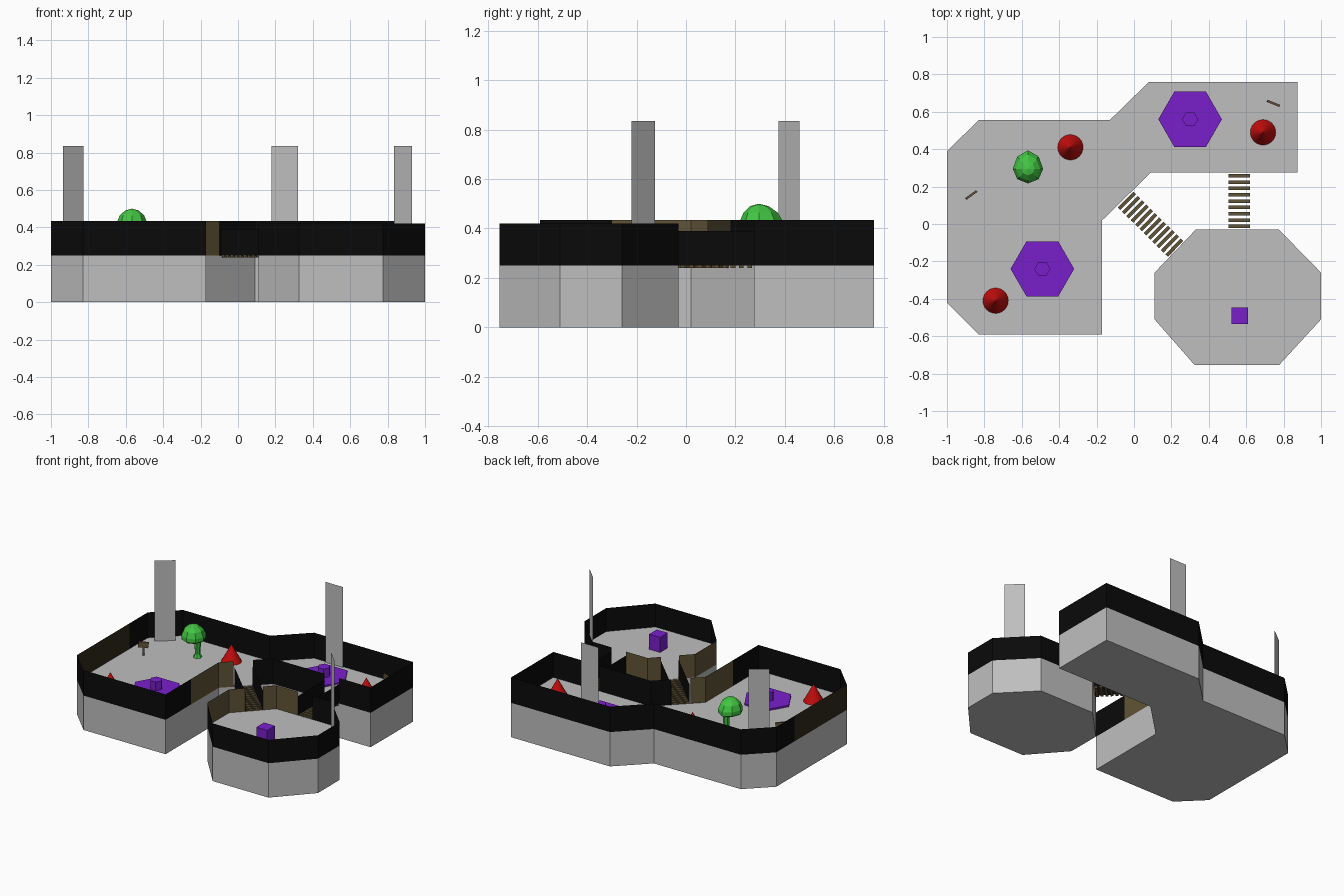
import bpy, bmesh, math
from mathutils import Vector, Matrix

if "Cube" in bpy.data.objects:
    bpy.data.objects.remove(bpy.data.objects["Cube"])


def material(name, rgb):
    m = bpy.data.materials.new(name)
    m.diffuse_color = (*rgb, 1)
    m.use_nodes = True
    m.node_tree.nodes["Principled BSDF"].inputs["Base Color"].default_value = m.diffuse_color
    return m


GREY = material("stone grey", (0.52, 0.52, 0.52))
BLACK = material("black", (0.003, 0.003, 0.003))
BROWN = material("wood brown", (0.12, 0.088, 0.038))
DARK = material("dark brown", (0.028, 0.022, 0.009))
PURPLE = material("purple", (0.19, 0.014, 0.6))
RED = material("red", (0.55, 0.004, 0.004))
GREEN = material("green", (0.055, 0.56, 0.055))

FLOOR = 0.25


def finish(name, bm, mat):
    bmesh.ops.recalc_face_normals(bm, faces=bm.faces)
    me = bpy.data.meshes.new(name)
    bm.to_mesh(me)
    bm.free()
    me.materials.append(mat)
    ob = bpy.data.objects.new(name, me)
    bpy.context.collection.objects.link(ob)
    return ob


def prism(name, pts, z0, z1, mat):
    bm = bmesh.new()
    f = bm.faces.new([bm.verts.new((x, y, z0)) for x, y in pts])
    r = bmesh.ops.extrude_face_region(bm, geom=[f])
    for v in r["geom"]:
        if isinstance(v, bmesh.types.BMVert):
            v.co.z = z1
    return finish(name, bm, mat)


def sheet(name, pts, z0, z1, mat):
    """Thin upright panel along a path."""
    bm = bmesh.new()
    cols = [(bm.verts.new((x, y, z0)), bm.verts.new((x, y, z1))) for x, y in pts]
    for (a, b), (c, d) in zip(cols, cols[1:]):
        bm.faces.new((a, c, d, b))
    return finish(name, bm, mat)


def cone(name, x, y, z0, z1, r0, r1, n, mat, turn=0.0):
    bm = bmesh.new()
    bmesh.ops.create_cone(bm, cap_ends=True, segments=n, radius1=r0, radius2=r1, depth=z1 - z0,
                          matrix=Matrix.Translation((x, y, (z0 + z1) / 2)) @ Matrix.Rotation(turn, 4, 'Z'))
    return finish(name, bm, mat)


def add_box(bm, centre, size, angle=0.0, tilt=0.0):
    m = (Matrix.Translation(centre) @ Matrix.Rotation(angle, 4, 'Z') @
         Matrix.Rotation(tilt, 4, 'Y') @ Matrix.Diagonal((*size, 1)))
    bmesh.ops.create_cube(bm, size=1, matrix=m)


# Two raised platforms
prism("main_platform", [(-1, .39), (-.83, .555), (-.13, .555), (.08, .76), (.875, .76), (.875, .275),
                        (.09, .275), (-.17, .02), (-.17, -.59), (-.83, -.59), (-1, -.42)], 0, FLOOR, GREY)
prism("small_platform", [(.11, -.26), (.33, -.03), (.775, -.03), (1, -.26), (1, -.51),
                         (.775, -.755), (.325, -.755), (.11, -.51)], 0, FLOOR, GREY)

# Perimeter walls, open where the bridges meet the platforms
TA, TB = 0.435, 0.42
sheet("main_wall_outer", [(.62, .275), (.875, .275), (.875, .76), (.08, .76), (-.13, .555),
                          (-.83, .555), (-1, .39), (-1, .18)], FLOOR, TA, BLACK)
sheet("main_wall_dark_side", [(-1, .18), (-1, -.42)], FLOOR, TA, DARK)
sheet("main_wall_front", [(-1, -.42), (-.83, -.59), (-.17, -.59), (-.17, -.3)], FLOOR, TA, BLACK)
sheet("main_wall_wood", [(-.17, -.3), (-.17, .02), (-.098, .09)], FLOOR, TA, BROWN)
sheet("main_wall_inner", [(-.005, .182), (.09, .275), (.505, .275)], FLOOR, TA, BLACK)
sheet("small_wall_wood_left", [(.11, -.51), (.11, -.26), (.185, -.182)], FLOOR, TB, BROWN)
sheet("small_wall_wood_back", [(.268, -.095), (.33, -.03), (.505, -.03)], FLOOR, TB, BROWN)
sheet("small_wall_outer", [(.62, -.03), (.775, -.03), (1, -.26), (1, -.51), (.775, -.755),
                           (.325, -.755), (.11, -.51)], FLOOR, TB, BLACK)

# Tall standing panels
for i, path in enumerate([[(-.935, .375), (-.825, .46)], [(.18, .75), (.32, .75)],
                          [(.835, -.125), (.93, -.22)]]):
    sheet(f"tall_panel_{i + 1}", path, FLOOR, 0.835, GREY)


# Slatted bridges with black side screens
def bridge(name, a, b, width, count):
    a, b = Vector(a), Vector(b)
    d = (b - a).normalized()
    side = Vector((-d.y, d.x)) * width / 2
    ang = math.atan2(d.y, d.x)
    bm = bmesh.new()
    for i in range(count):
        p = a.lerp(b, (i + .5) / count)
        add_box(bm, (p.x, p.y, .245), (.019, width, .012), ang)
    finish(name + "_slats", bm, BROWN)
    for s, label in ((1, "left"), (-1, "right")):
        sheet(f"{name}_{label}_screen", [a + side * s, b + side * s], FLOOR, .39, BLACK)


bridge("diagonal_bridge", (-.05, .135), (.227, -.138), .118, 12)
bridge("straight_bridge", (.562, .275), (.562, -.03), .115, 9)

# Hexagonal pads with a small post
for i, (x, y) in enumerate([(.3, .56), (-.49, -.24)]):
    cone(f"hex_pad_{i + 1}", x, y, FLOOR, .262, .17, .17, 6, PURPLE, math.pi / 2)
    cone(f"hex_post_{i + 1}", x, y, .26, .325, .043, .043, 6, PURPLE, math.pi / 2)
for ob in bpy.data.objects:            # make sure hexagon corners point along x
    if ob.name.startswith("hex_"):
        far = max(ob.data.vertices, key=lambda v: abs(v.co.y))
        w = max(v.co.x for v in ob.data.vertices) - min(v.co.x for v in ob.data.vertices)
        h = max(v.co.y for v in ob.data.vertices) - min(v.co.y for v in ob.data.vertices)
        if h > w:
            c = sum((v.co for v in ob.data.vertices), Vector()) / len(ob.data.vertices)
            ob.data.transform(Matrix.Translation(c) @ Matrix.Rotation(math.pi / 2, 4, 'Z') @ Matrix.Translation(-c))

# Purple block
bm = bmesh.new()
add_box(bm, (.565, -.49, .305), (.088, .088, .11))
finish("purple_block", bm, PURPLE)

# Red cones
for i, (x, y) in enumerate([(-.34, .41), (.69, .49), (-.74, -.41)]):
    cone(f"red_cone_{i + 1}", x, y, FLOOR, .375, .068, 0, 24, RED)

# Low-poly tree: trunk with flared foot and lopsided dome canopy
cone("tree_foot", -.56, .335, FLOOR, .275, .03, .018, 7, GREEN)
cone("tree_trunk", -.56, .335, .27, .41, .018, .026, 7, GREEN)
bm = bmesh.new()
bmesh.ops.create_uvsphere(bm, u_segments=8, v_segments=7, radius=1)
for v in bm.verts:
    x, y, z = v.co
    r_z = .095 if z > 0 else .03
    stretch = .08 + (.022 * y if y > 0 else 0)
    v.co = (-.567 + x * .083, .295 + y * stretch, .405 + z * r_z)
finish("tree_canopy", bm, GREEN)

# Small wooden signs
for i, (x, y, a) in enumerate([(-.87, .155, math.radians(36)), (.745, .645, math.radians(-22))]):
    bm = bmesh.new()
    add_box(bm, (x, y, .285), (.013, .01, .07), a)
    add_box(bm, (x, y, .325), (.068, .012, .04), a, .12)
    finish(f"wooden_sign_{i + 1}", bm, BROWN)
